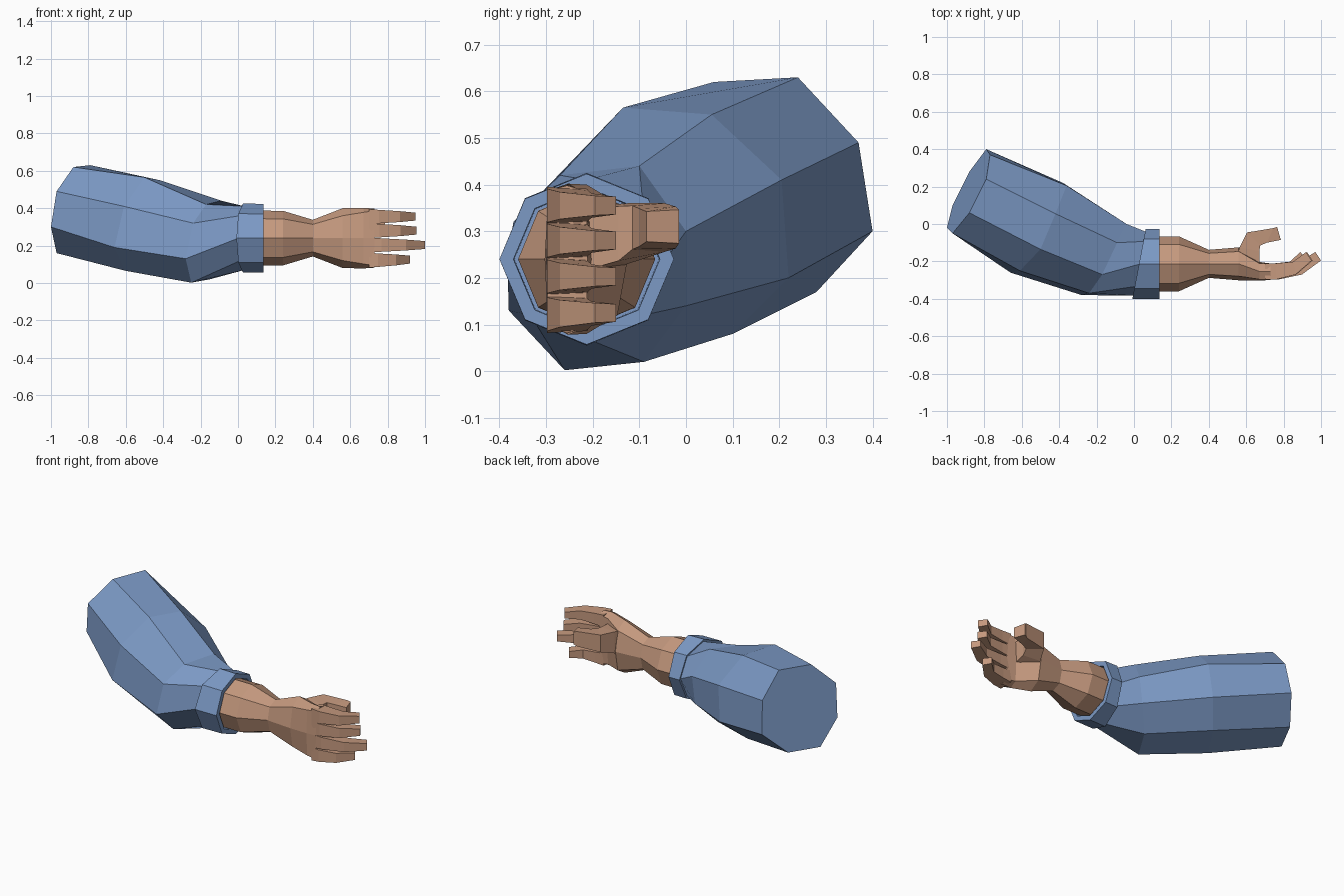
import bpy, bmesh, math

if "Cube" in bpy.data.objects:
    bpy.data.objects.remove(bpy.data.objects["Cube"])

def material(name, col):
    m = bpy.data.materials.new(name)
    m.diffuse_color = (*col, 1)
    m.use_nodes = True
    m.node_tree.nodes["Principled BSDF"].inputs["Base Color"].default_value = m.diffuse_color
    return m

BLUE = material("sleeve_cloth", (0.20, 0.32, 0.56))
SKIN = material("skin", (0.56, 0.32, 0.21))

def loft(name, rings, mat, closed=False):
    """Skin a list of equal-sized rings; cap the ends or join last to first."""
    bm = bmesh.new()
    vs = [[bm.verts.new(p) for p in r] for r in rings]
    n = len(vs[0])
    pairs = list(zip(vs, vs[1:])) + ([(vs[-1], vs[0])] if closed else [])
    for a, b in pairs:
        for i in range(n):
            j = (i + 1) % n
            bm.faces.new((a[i], a[j], b[j], b[i]))
    if not closed:
        bm.faces.new(vs[0])
        bm.faces.new(vs[-1])
    bmesh.ops.recalc_face_normals(bm, faces=bm.faces)
    me = bpy.data.meshes.new(name)
    bm.to_mesh(me)
    bm.free()
    me.materials.append(mat)
    ob = bpy.data.objects.new(name, me)
    bpy.context.collection.objects.link(ob)
    return ob

def octagon(x, cy, cz, ry, rz, diag=0.7071, slant=0.0):
    """Eight-sided ring around x, first corner on top, going towards the front."""
    out = []
    for k in range(8):
        a = k * math.pi / 4
        s, c = -math.sin(a), math.cos(a)
        if k % 2:
            s, c = math.copysign(diag, s), math.copysign(diag, c)
        out.append((x + slant * ry * s, cy + ry * s, cz + rz * c))
    return out

CY, CZ = -0.213, 0.24

# Sleeve: upper arm opening, middle, elbow, wrist
upper = [(-.88, .06, .62), (-.97, -.05, .49), (-1.0, -.02, .30), (-.97, .10, .16),
         (-.88, .28, .17), (-.79, .40, .30), (-.77, .37, .49), (-.79, .24, .63)]
middle = [(-.50, -.135, .565), (-.61, -.25, .41), (-.66, -.26, .19), (-.60, -.09, .065),
          (-.48, .10, .08), (-.38, .22, .20), (-.36, .205, .41), (-.42, .055, .55)]
elbow = [(-.17, -.27, .42), (-.24, -.37, .32), (-.28, -.38, .13), (-.25, -.26, .002),
         (-.15, -.09, .02), (-.06, 0, .14), (-.04, 0, .30), (-.09, -.10, .44)]
wrist = octagon(.035, CY, CZ, .17, .17, slant=.19)
loft("sleeve", [upper, middle, elbow, wrist], BLUE)

# Cuff: hollow band with a slanted rear edge
loft("cuff", [octagon(.027, CY, CZ, .187, .185, slant=.19),
              octagon(.135, CY, CZ, .187, .183),
              octagon(.135, CY, CZ, .157, .154),
              octagon(.04, CY, CZ, .155, .152, slant=.19)], BLUE, closed=True)

# Forearm, wrist and palm: x, centre y, half depth, half height, corner squareness
palm = [(.05, CY, .147, .147, .707), (.24, CY, .147, .146, .707),
        (.40, CY, .075, .098, .75), (.56, CY, .088, .160, .75),
        (.67, -.253, .050, .162, .85), (.73, -.255, .044, .158, .93)]
loft("forearm_and_palm", [octagon(x, y, CZ, ry, rz, d) for x, y, ry, rz, d in palm], SKIN)

def digit(name, sections):
    """Four-sided digit; each section is back-of-hand xy, palm-side xy, centre z, half height."""
    loft(name, [[(*o, z - h), (*o, z + h), (*i, z + h * .9), (*i, z - h * .9)]
                for o, i, z, h in sections], SKIN)

# Fingers: base height, tip height, tip reach
for name, zb, zt, tip in [("index_finger", .355, .355, .95), ("middle_finger", .28, .28, .955),
                          ("ring_finger", .203, .203, 1.0), ("little_finger", .122, .125, .92)]:
    L = tip - .70
    digit(name, [((.70, -.298), (.70, -.212), zb, .040),
                 ((.70 + .22 * L, -.298), (.70 + .25 * L, -.210), zb, .036),
                 ((.70 + .66 * L, -.270), (.70 + .60 * L, -.202), (zb + zt) / 2, .029),
                 ((tip, -.195), (tip - .03, -.150), zt, .021)])

# Thumb
digit("thumb", [((.54, -.19), (.67, -.23), .28, .075),
                ((.565, -.125), (.67, -.145), .295, .065),
                ((.605, -.045), (.675, -.115), .308, .052),
                ((.745, -.022), (.71, -.10), .308, .045),
                ((.765, -.015), (.785, -.085), .31, .036)])
